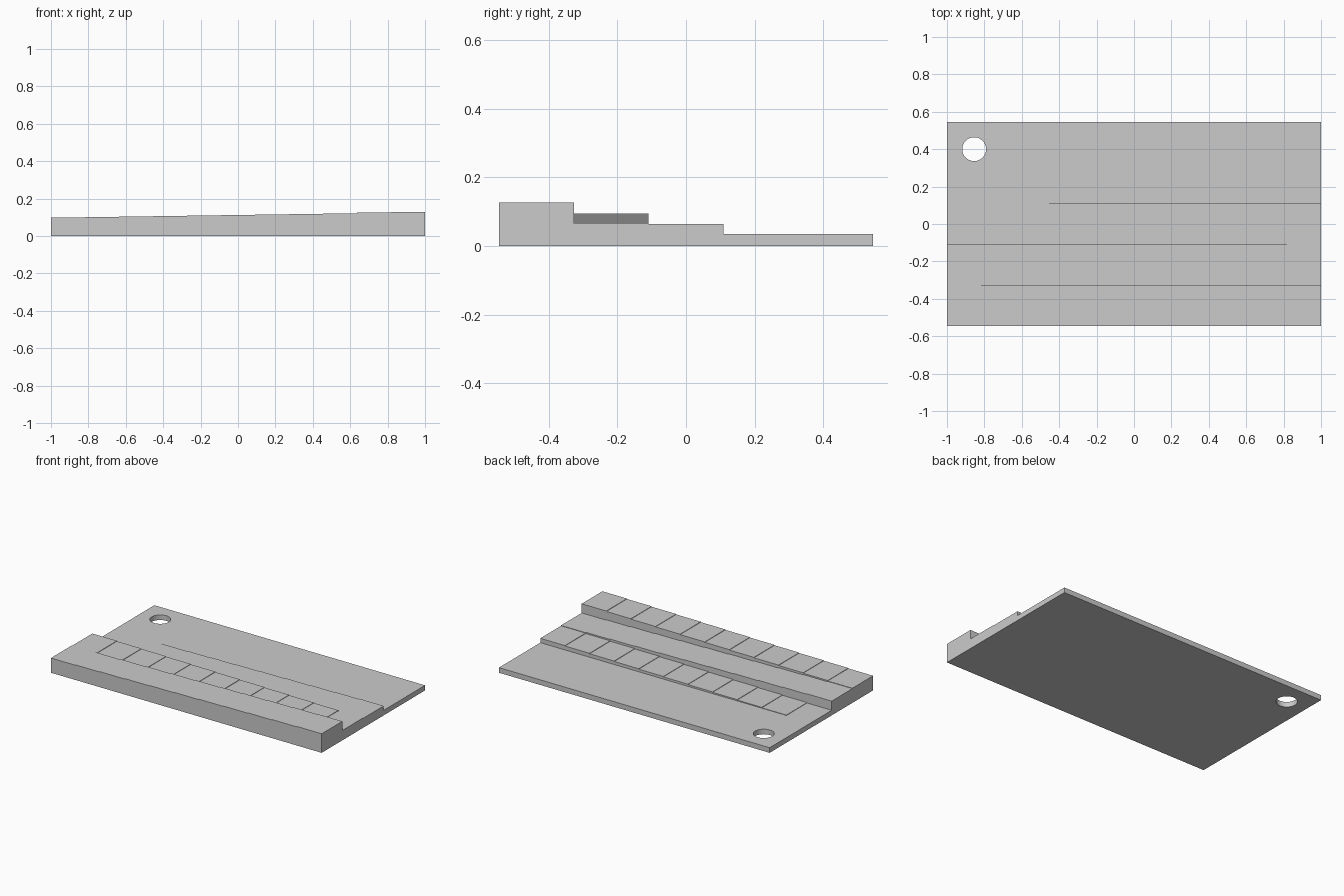
import bpy
import bmesh

cube = bpy.data.objects.get("Cube")
if cube:
    bpy.data.objects.remove(cube, do_unlink=True)

MM = 1 / 55                      # plate is 110 mm long, 2 units
LENGTH, DEPTH = 110, 60
COLUMNS, STEP_LEN, ROW_DEPTH = 11, 10, 12
BASE, RISE = 1.88, 0.16          # lowest thickness and rise per step

grey = bpy.data.materials.new("plain grey")
grey.use_nodes = True
colour = (0.6, 0.6, 0.6, 1)
grey.diffuse_color = colour
grey.node_tree.nodes["Principled BSDF"].inputs["Base Color"].default_value = colour


def prism(name, outline, y0, y1):
    """Extrude an x-z outline (in mm) from y0 to y1."""
    bm = bmesh.new()
    face = bm.faces.new([bm.verts.new((x * MM, y0 * MM, z * MM)) for x, z in outline])
    moved = bmesh.ops.extrude_face_region(bm, geom=[face])["geom"]
    verts = [g for g in moved if isinstance(g, bmesh.types.BMVert)]
    bmesh.ops.translate(bm, verts=verts, vec=(0, (y1 - y0) * MM, 0))
    bmesh.ops.recalc_face_normals(bm, faces=bm.faces)
    mesh = bpy.data.meshes.new(name)
    bm.to_mesh(mesh)
    bm.free()
    mesh.materials.append(grey)
    obj = bpy.data.objects.new(name, mesh)
    bpy.context.collection.objects.link(obj)
    return obj


def staircase(levels):
    """Outline of a stepped bar, one level per column from -x to +x."""
    left = -LENGTH / 2
    outline = [(left, 0)]
    for i, level in enumerate(levels):
        z = BASE + RISE * level
        outline += [(left + i * STEP_LEN, z), (left + (i + 1) * STEP_LEN, z)]
    return outline + [(-left, 0)]


# Three stepped rows, climbing back and forth from the plate to the front
names = ["low_step_row", "middle_step_row", "high_step_row"]
row_back = -DEPTH / 2 + len(names) * ROW_DEPTH
plate_front = row_back
for row, name in enumerate(names):
    levels = list(range(row * COLUMNS, (row + 1) * COLUMNS))
    if row % 2:
        levels.reverse()
    prism(name, staircase(levels), row_back - ROW_DEPTH, row_back)
    row_back -= ROW_DEPTH

# Flat back plate
half = LENGTH / 2
plate = prism("back_plate", [(-half, 0), (-half, BASE), (half, BASE), (half, 0)],
              plate_front, DEPTH / 2)

# Hanging hole near the back corner
bpy.ops.mesh.primitive_cylinder_add(vertices=64, radius=3.5 * MM, depth=10 * MM,
                                    location=(-47 * MM, 22 * MM, 0))
cutter = bpy.context.object
cutter.name = "hole_cutter"
cutter.hide_render = True
cutter.data.materials.append(grey)
cut = plate.modifiers.new("hole", "BOOLEAN")
cut.operation = "DIFFERENCE"
cut.solver = "EXACT"
cut.object = cutter
bpy.ops.object.select_all(action="DESELECT")
bpy.context.view_layer.objects.active = plate
plate.select_set(True)
bpy.ops.object.modifier_apply(modifier=cut.name)
bpy.data.objects.remove(cutter, do_unlink=True)
